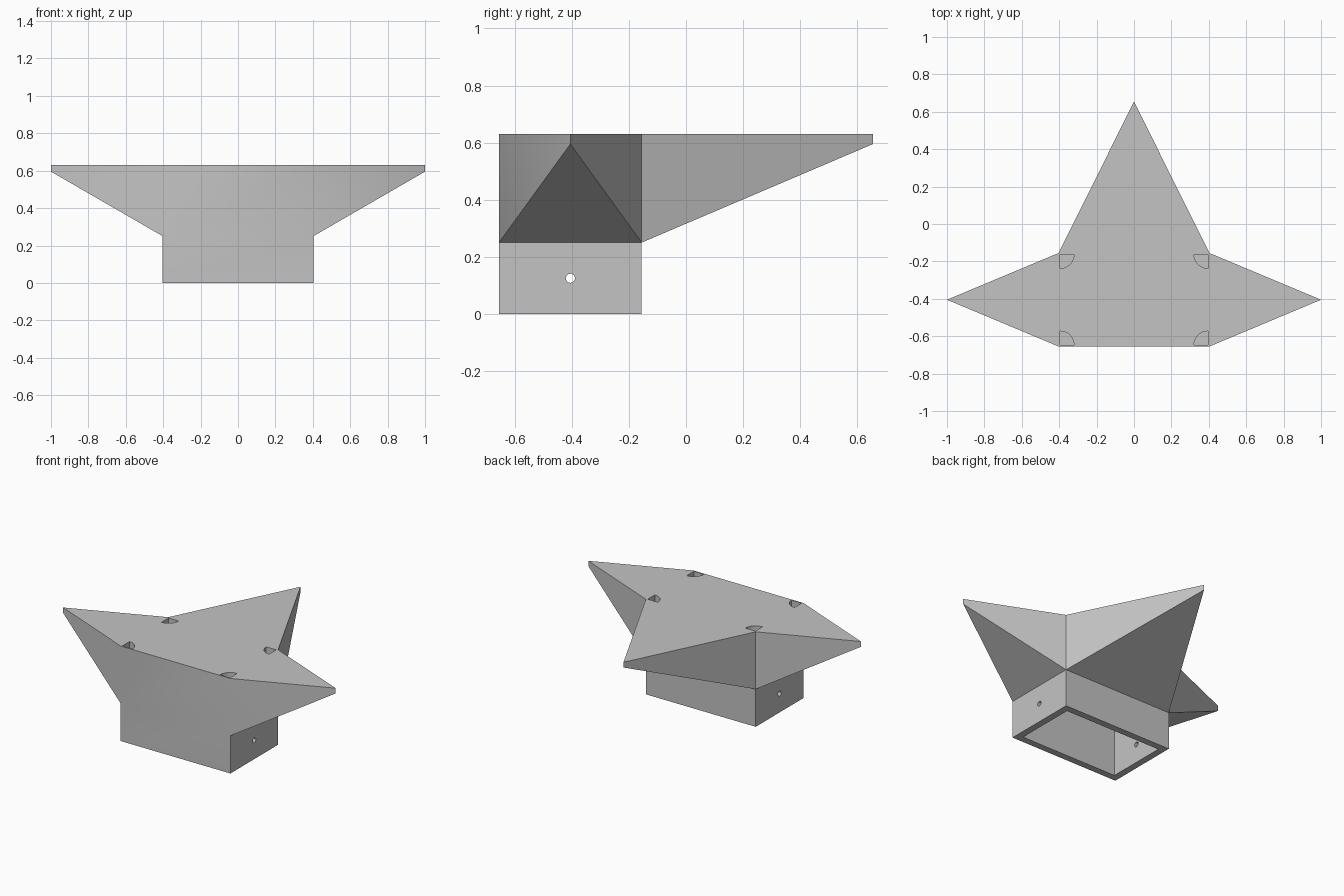
import bpy, bmesh, math

cube = bpy.data.objects.get("Cube")
if cube:
    bpy.data.objects.remove(cube, do_unlink=True)

TOP, SHOULDER, TIP = 0.63, 0.25, 0.595
HALF_X, HALF_Y, MID_Y = 0.403, 0.25, -0.405
WALL = 0.045

grey = bpy.data.materials.new("plain grey")
grey.use_nodes = True
grey.diffuse_color = (0.55, 0.55, 0.55, 1)
grey.node_tree.nodes["Principled BSDF"].inputs["Base Color"].default_value = grey.diffuse_color


def make_object(name, bm):
    bmesh.ops.recalc_face_normals(bm, faces=bm.faces)
    mesh = bpy.data.meshes.new(name)
    bm.to_mesh(mesh)
    bm.free()
    mesh.materials.append(grey)
    obj = bpy.data.objects.new(name, mesh)
    bpy.context.collection.objects.link(obj)
    return obj


def prism(name, outline, low, high):
    bm = bmesh.new()
    face = bm.faces.new([bm.verts.new((x, y, low)) for x, y in outline])
    moved = bmesh.ops.extrude_face_region(bm, geom=[face])["geom"]
    bmesh.ops.translate(bm, vec=(0, 0, high - low),
                        verts=[v for v in moved if isinstance(v, bmesh.types.BMVert)])
    return make_object(name, bm)


# Star-shaped top with sloping undersides, on a rectangular base
front, back = MID_Y - HALF_Y, MID_Y + HALF_Y
plan = [(-HALF_X, front, SHOULDER), (HALF_X, front, SHOULDER), (1, MID_Y, TIP),
        (HALF_X, back, SHOULDER), (0, 0.655, TIP), (-HALF_X, back, SHOULDER),
        (-1, MID_Y, TIP)]
bm = bmesh.new()
low = [bm.verts.new(p) for p in plan]
top = [bm.verts.new((x, y, TOP)) for x, y, z in plan]
bm.faces.new(top)
for i in range(len(plan)):
    j = (i + 1) % len(plan)
    bm.faces.new((low[i], low[j], top[j], top[i]))
for a, b, c in ((1, 2, 3), (3, 4, 5), (5, 6, 0)):
    bm.faces.new((low[a], low[b], low[c]))
rim = [low[i] for i in (0, 1, 3, 5)]
foot = [bm.verts.new((v.co.x, v.co.y, 0)) for v in rim]
bm.faces.new(foot)
for i in range(4):
    j = (i + 1) % 4
    bm.faces.new((foot[i], foot[j], rim[j], rim[i]))
bmesh.ops.dissolve_limit(bm, angle_limit=0.01, verts=bm.verts, edges=bm.edges)
body = make_object("star_body", bm)

# Hollow open at the bottom
ix, iy = HALF_X - WALL, HALF_Y - WALL
cutters = [prism("hollow_cutter", [(-ix, MID_Y - iy), (ix, MID_Y - iy),
                                   (ix, MID_Y + iy), (-ix, MID_Y + iy)], -0.1, 0.55)]

# Quarter-round pockets in the four corners of the top
for sx in (-1, 1):
    for sy in (-1, 1):
        cx, cy = sx * 0.395, MID_Y + sy * 0.242
        arc = [(cx - sx * 0.074 * math.cos(t * math.pi / 20),
                cy - sy * 0.074 * math.sin(t * math.pi / 20)) for t in range(11)]
        cutters.append(prism("pocket_cutter", [(cx, cy)] + arc, TOP - 0.045, TOP + 0.1))

# Pin hole through both side walls
bpy.ops.mesh.primitive_cylinder_add(vertices=24, radius=0.016, depth=1.2,
                                    location=(0, MID_Y, 0.125),
                                    rotation=(0, math.pi / 2, 0))
pin = bpy.context.object
pin.name = "pin_hole_cutter"
pin.data.materials.append(grey)
cutters.append(pin)

# Cut everything out of the body
bpy.ops.object.select_all(action="DESELECT")
body.select_set(True)
bpy.context.view_layer.objects.active = body
for cutter in cutters:
    cutter.hide_render = True
    mod = body.modifiers.new("cut", "BOOLEAN")
    mod.operation = "DIFFERENCE"
    mod.solver = "EXACT"
    mod.object = cutter
    bpy.ops.object.modifier_apply(modifier=mod.name)
    bpy.data.objects.remove(cutter, do_unlink=True)

bpy.ops.object.shade_smooth_by_angle(angle=math.radians(30))
